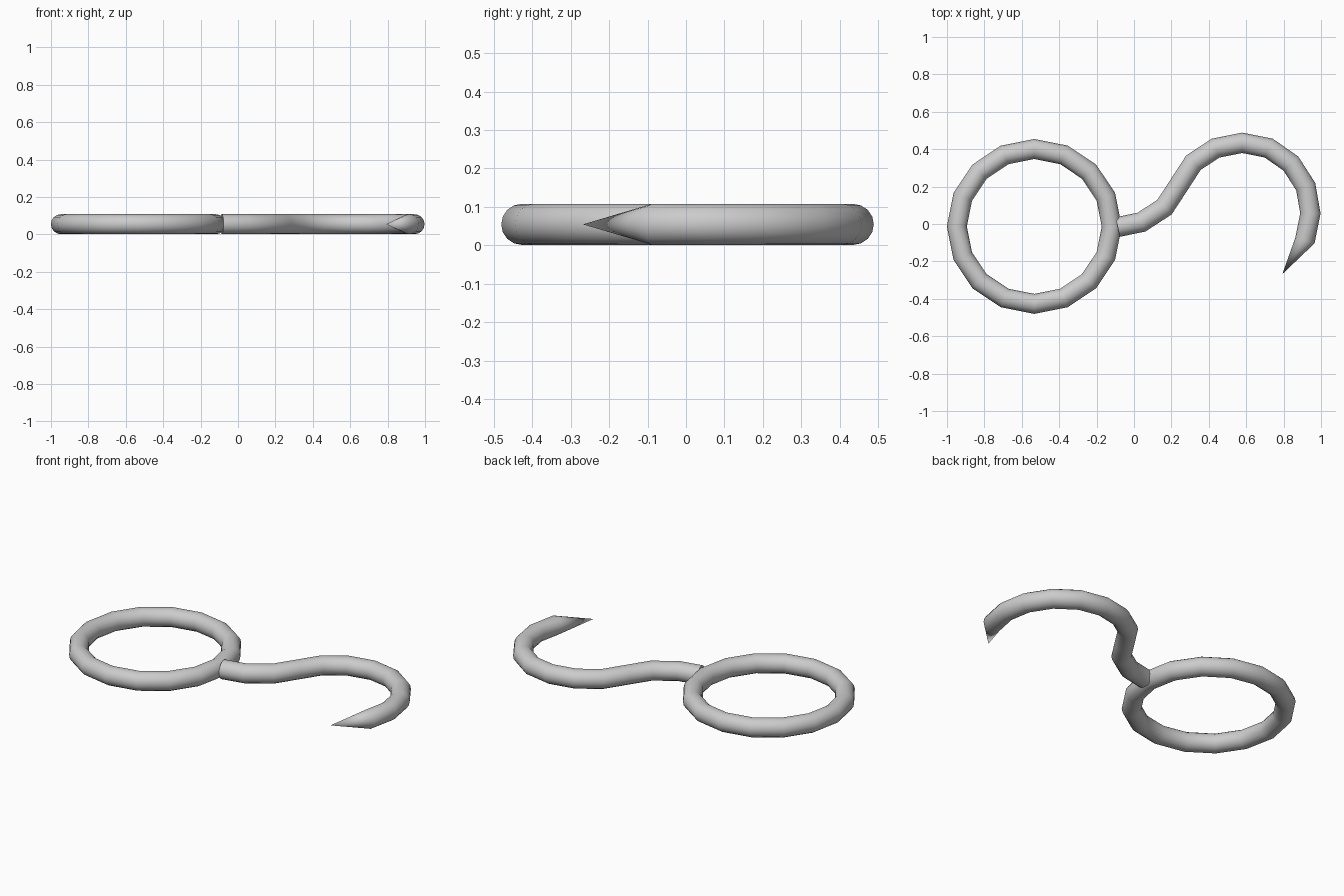
import bpy, bmesh, math
from mathutils import Vector

if "Cube" in bpy.data.objects:
    bpy.data.objects.remove(bpy.data.objects["Cube"])

R = 0.0535   # tube radius
Z = 0.0545   # centre height
SIDES = 16


def finish(obj):
    bpy.ops.object.select_all(action='DESELECT')
    obj.select_set(True)
    bpy.context.view_layer.objects.active = obj
    bpy.ops.object.shade_smooth_by_angle(angle=math.radians(40))


# Eye ring, 16 segments
bpy.ops.mesh.primitive_torus_add(major_segments=16, minor_segments=SIDES,
                                 major_radius=0.414, minor_radius=R,
                                 location=(-0.533, -0.013, Z))
ring = bpy.context.object
ring.name = "eye_ring"
finish(ring)

# Curved shank: mitred sweep along a planar path, closed by a sharp tip
path = [Vector((x, y, Z)) for x, y in [
    (-0.087, -0.016), (0.04, 0.01), (0.163, 0.09), (0.24, 0.208),
    (0.318, 0.328), (0.437, 0.406), (0.578, 0.434), (0.72, 0.406),
    (0.839, 0.323), (0.918, 0.2), (0.943, 0.057), (0.914, -0.088)]]
tip_point = Vector((0.793, -0.268, Z))

bm = bmesh.new()
loops = []
for i, p in enumerate(path):
    a = (p - path[max(i - 1, 0)]).normalized()
    b = (path[min(i + 1, len(path) - 1)] - p).normalized()
    if i == 0:
        a = b
    if i == len(path) - 1:
        b = a = Vector((-0.29, -0.957, 0))
    t = (a + b).normalized()
    side = Vector((-t.y, t.x, 0)) / max(t.dot(a), 0.5)
    loops.append([bm.verts.new(p + side * R * math.cos(k * math.tau / SIDES)
                               + Vector((0, 0, R * math.sin(k * math.tau / SIDES))))
                  for k in range(SIDES)])
for l0, l1 in zip(loops, loops[1:]):
    for k in range(SIDES):
        n = (k + 1) % SIDES
        bm.faces.new((l0[k], l0[n], l1[n], l1[k]))
bm.faces.new(loops[0])
tip = bm.verts.new(tip_point)
for k in range(SIDES):
    bm.faces.new((loops[-1][k], loops[-1][(k + 1) % SIDES], tip))
bmesh.ops.recalc_face_normals(bm, faces=bm.faces)
mesh = bpy.data.meshes.new("hook_shank")
bm.to_mesh(mesh)
bm.free()
hook = bpy.data.objects.new("hook_shank", mesh)
bpy.context.collection.objects.link(hook)
finish(hook)
